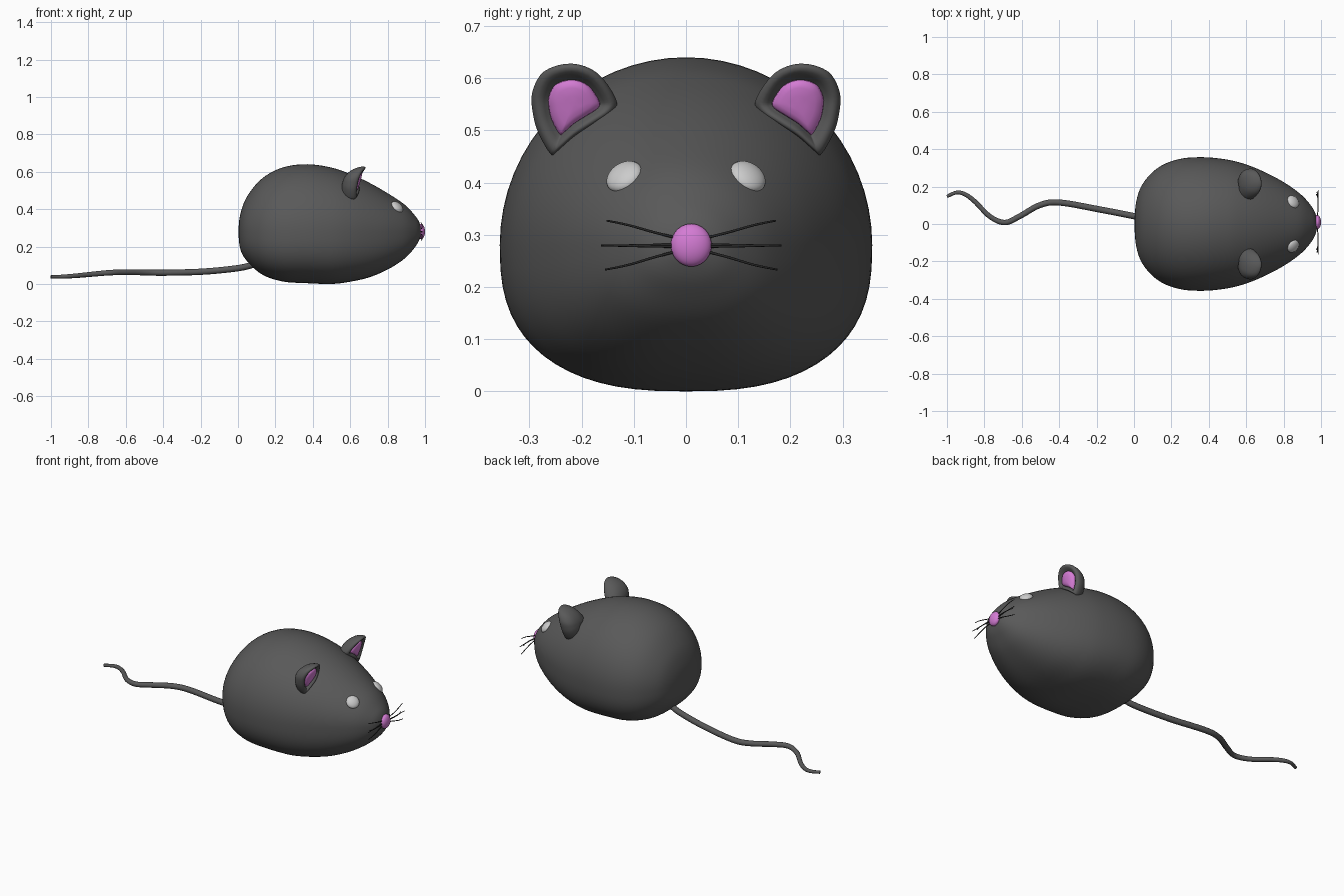
import bpy, bmesh, math
from mathutils import Vector

if "Cube" in bpy.data.objects:
    bpy.data.objects.remove(bpy.data.objects["Cube"])


def material(name, rgb):
    m = bpy.data.materials.new(name)
    m.diffuse_color = (*rgb, 1)
    m.use_nodes = True
    m.node_tree.nodes["Principled BSDF"].inputs["Base Color"].default_value = m.diffuse_color
    return m


FUR = material("dark_fur", (0.1, 0.1, 0.1))
PINK = material("pink_skin", (0.66, 0.2, 0.66))
BLACK = material("black_hair", (0.02, 0.02, 0.02))
EYE = material("pale_eye", (0.6, 0.6, 0.6))


def spline(pts, steps, closed=False, before=None, after=None):
    """Catmull-Rom interpolation of points of any dimension."""
    n = len(pts)
    if closed:
        p = [pts[-1]] + list(pts) + [pts[0], pts[1]]
    else:
        p = [before or pts[0]] + list(pts) + [after or pts[-1]]
    out = []
    for i in range(1, n + 1 if closed else n):
        a, b, c, d = p[i - 1:i + 3]
        for k in range(steps):
            t = k / steps
            out.append(tuple(0.5 * (2 * q + (r - o) * t + (2 * o - 5 * q + 4 * r - s) * t * t
                                    + (3 * q - o - 3 * r + s) * t ** 3)
                             for o, q, r, s in zip(a, b, c, d)))
    if not closed:
        out.append(tuple(pts[-1]))
    return out


def loft(name, rings, mat):
    bm = bmesh.new()
    vs = [[bm.verts.new(p) for p in ring] for ring in rings]
    for r0, r1 in zip(vs, vs[1:]):
        for i in range(len(r0)):
            j = (i + 1) % len(r0)
            bm.faces.new((r0[i], r0[j], r1[j], r1[i]))
    bmesh.ops.remove_doubles(bm, verts=bm.verts, dist=1e-5)
    bmesh.ops.recalc_face_normals(bm, faces=bm.faces)
    for f in bm.faces:
        f.smooth = True
    me = bpy.data.meshes.new(name)
    bm.to_mesh(me)
    bm.free()
    me.materials.append(mat)
    ob = bpy.data.objects.new(name, me)
    bpy.context.collection.objects.link(ob)
    return ob


def tube(name, pts, mat, radius, radii, steps=8):
    path = spline(pts, steps)
    cu = bpy.data.curves.new(name, 'CURVE')
    cu.dimensions = '3D'
    cu.bevel_depth = radius
    cu.bevel_resolution = 4
    cu.use_fill_caps = True
    sp = cu.splines.new('POLY')
    sp.points.add(len(path) - 1)
    for i, p in enumerate(path):
        sp.points[i].co = (*p, 1)
        t = i / (len(path) - 1)
        sp.points[i].radius = radii[0] + (radii[1] - radii[0]) * t ** 2
    sp.use_smooth = True
    cu.materials.append(mat)
    bpy.context.collection.objects.link(bpy.data.objects.new(name, cu))


def ball(name, loc, scale, mat, axis=None):
    bpy.ops.mesh.primitive_uv_sphere_add(segments=32, ring_count=20, radius=1, location=loc)
    ob = bpy.context.object
    ob.name = name
    ob.scale = scale
    if axis:
        ob.rotation_euler = Vector(axis).to_track_quat('Z', 'Y').to_euler()
    ob.data.materials.append(mat)
    bpy.ops.object.shade_smooth()


# Body: stations along x as (x, half width, top, bottom)
ZC = 0.28
stations = [(.003, 0, ZC, ZC), (.013, .125, .375, .185), (.05, .22, .47, .12), (.13, .302, .565, .05),
            (.24, .347, .623, .013), (.37, .357, .64, .004), (.5, .344, .622, 0), (.6, .318, .588, .012),
            (.7, .277, .542, .035), (.8, .224, .485, .077), (.89, .16, .425, .135),
            (.945, .10, .367, .195), (.97, .055, .328, .238), (.98, 0, ZC, ZC)]


def flip(s):
    return (s[0], -s[1], s[3], s[2])


def section(x, w, top, bot, n=64):
    ring = []
    for i in range(n):
        a = 2 * math.pi * i / n
        c, s = math.cos(a), math.sin(a)
        e = 1 if s >= 0 else 2 / 2.6          # squarer underside
        y = w * math.copysign(abs(c) ** e, c)
        h = top - ZC if s >= 0 else ZC - bot
        ring.append((x, y, ZC + h * math.copysign(abs(s) ** e, s)))
    return ring


body = spline(stations, 5, before=flip(stations[1]), after=flip(stations[-2]))
loft("body", [section(*s) for s in body], FUR)

# Ears: outline in (y, z) around the ear centre, lofted into a cupped dome
outline = spline([(.045, -.095), (.068, -.055), (.078, -.02), (.08, .022), (.057, .063), (.005, .078),
                  (-.045, .06), (-.08, .012), (-.077, -.012), (-.038, -.038), (.0, -.062), (.032, -.09)],
                 4, closed=True)


def ear_ring(side, scale, depth):
    ring = []
    for u, v in outline:
        u, v = u * scale, v * scale
        ring.append((.652 + depth + .28 * v - 4 * u * u, side * (.215 + u), .55 + v))
    return ring


for side, label in ((-1, "right"), (1, "left")):
    dome = [(math.sin(a), -.092 * math.cos(a)) for a in (i * math.pi / 20 for i in range(11))]
    cup = [(.97, .007), (.9, .011), (.8, .008), (.7, -.001), (.6, -.012), (.45, -.022), (0, -.026)]
    loft(label + "_ear", [ear_ring(side, s, d) for s, d in dome + cup], FUR)
    inner = [(.62, -.02), (.59, -.006), (.54, -.001), (.4, .002), (.2, .003), (0, .003)]
    loft(label + "_inner_ear", [ear_ring(side, s, d) for s, d in inner], PINK)
    # Eye
    ball(label + "_eye", (.85, side * .118, .411), (.037, .037, .02), EYE, (.6, side * .45, .7))
    # Whiskers
    for k, (z0, z1, out) in enumerate(((.292, .327, .162), (.281, .279, .173), (.277, .279, .15),
                                       (.27, .233, .165))):
        x1 = (.978, .985, .975, .98)[k]
        tube(f"{label}_whisker_{k + 1}",
             [(.978, .01 + side * .02, z0), (.984, .01 + side * .07, z0 + (z1 - z0) * .35),
              (.984, .01 + side * .12, z0 + (z1 - z0) * .75), (x1, .01 + side * out, z1)],
             BLACK, .0025, (1, .7), 5)

# Nose
ball("nose", (.978, .01, .28), (.022, .039, .041), PINK)

# Tail
tube("tail", [(.1, .02, .11), (.01, .04, .086), (-.185, .078, .066), (-.4, .115, .06), (-.505, .1, .062),
              (-.61, .042, .063), (-.69, .008, .06), (-.77, .04, .053), (-.853, .122, .045),
              (-.906, .16, .041), (-.95, .168, .039), (-1, .147, .038)], FUR, .017, (1, .5))
